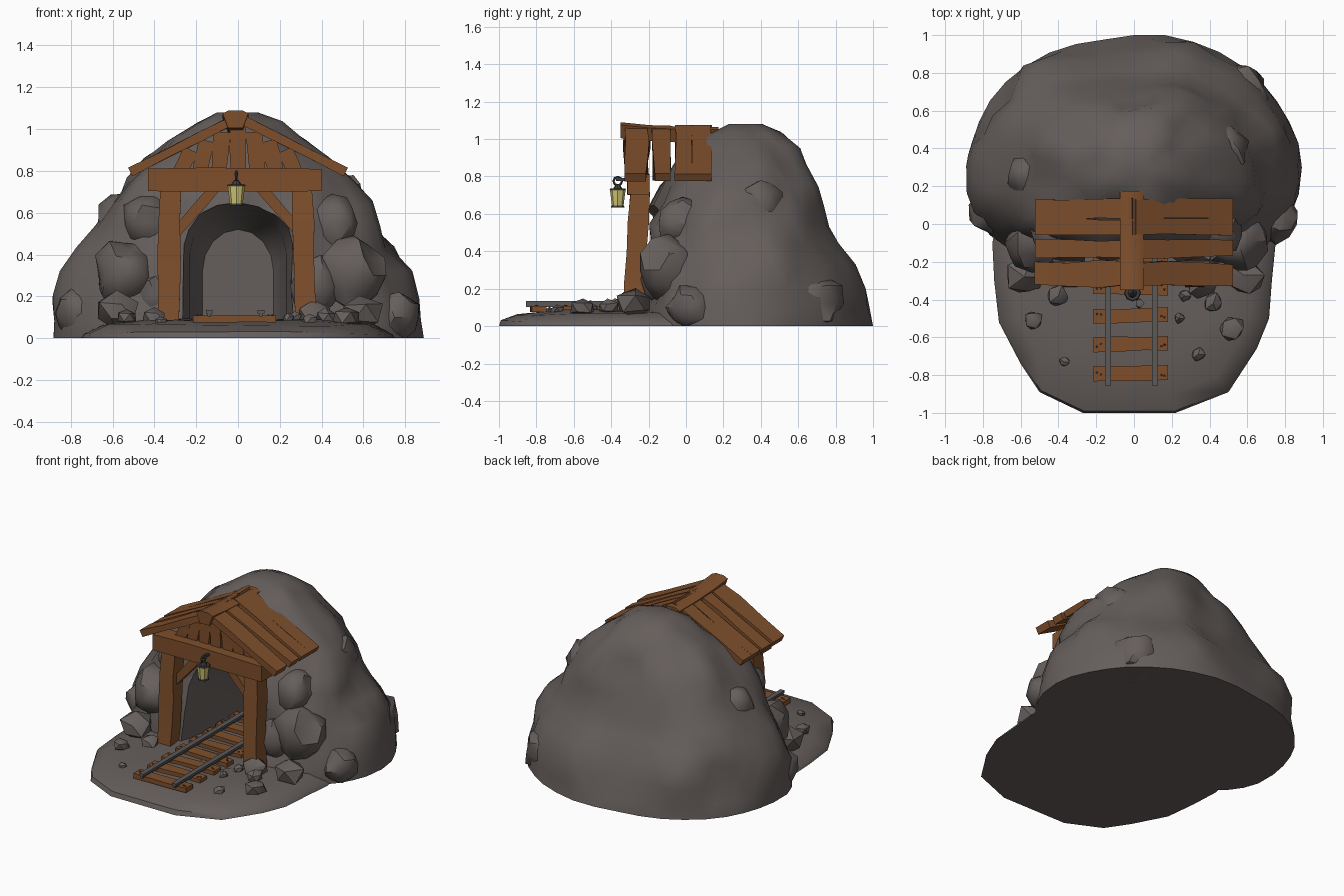
import bpy, bmesh, math, random
from mathutils import Vector, noise

if "Cube" in bpy.data.objects:
    bpy.data.objects.remove(bpy.data.objects["Cube"])

random.seed(4)


def material(name, rgb):
    m = bpy.data.materials.new(name)
    m.diffuse_color = (*rgb, 1)
    m.use_nodes = True
    m.node_tree.nodes["Principled BSDF"].inputs["Base Color"].default_value = m.diffuse_color
    return m


ROCK = material("grey_rock", (0.13, 0.112, 0.106))
WOOD = material("brown_wood", (0.21, 0.078, 0.025))
STEEL = material("rail_steel", (0.105, 0.1, 0.098))
IRON = material("dark_iron", (0.05, 0.048, 0.047))
GLOW = material("lantern_glass", (0.65, 0.57, 0.18))


def finish(bm, name, mat, angle=30):
    bmesh.ops.recalc_face_normals(bm, faces=bm.faces[:])
    me = bpy.data.meshes.new(name)
    bm.to_mesh(me)
    bm.free()
    me.materials.append(mat)
    ob = bpy.data.objects.new(name, me)
    bpy.context.collection.objects.link(ob)
    if angle:
        smooth(ob, angle)
    return ob


def smooth(ob, angle):
    bpy.ops.object.select_all(action='DESELECT')
    ob.select_set(True)
    bpy.context.view_layer.objects.active = ob
    bpy.ops.object.shade_smooth_by_angle(angle=math.radians(angle))


def loft(bm, rings):
    """Skin closed rings of equal length and cap both ends."""
    vs = [[bm.verts.new(p) for p in r] for r in rings]
    n = len(vs[0])
    for a, b in zip(vs, vs[1:]):
        for i in range(n):
            j = (i + 1) % n
            bm.faces.new((a[i], a[j], b[j], b[i]))
    bm.faces.new(vs[0])
    bm.faces.new(vs[-1])


def beam(name, a, b, w, t, side, mat=WOOD, wobble=0.08, steps=4):
    """Hand-hewn timber from a to b; w is measured along the side vector."""
    a, b = Vector(a), Vector(b)
    d = (b - a).normalized()
    u = Vector(side)
    u = (u - d * u.dot(d)).normalized()
    v = d.cross(u)
    rings = []
    for i in range(steps):
        f = i / (steps - 1)
        c = a.lerp(b, f)
        ww, tt = [0.5 * s * (1 + random.uniform(-wobble, wobble)) for s in (w, t)]
        c = c + u * random.uniform(-wobble, wobble) * w * 0.4
        rings.append([c + u * ww * p + v * tt * q
                      for p, q in ((-1, -1), (1, -1), (1, 1), (-1, 1))])
    bm = bmesh.new()
    loft(bm, rings)
    return finish(bm, name, mat)


def rock(name, x, y, z, r, squash=0.8, detail=1, angle=35):
    bm = bmesh.new()
    bmesh.ops.create_icosphere(bm, subdivisions=detail, radius=r)
    for v in bm.verts:
        if detail == 1:
            v.co *= random.uniform(0.8, 1.15)
        else:
            v.co *= 1 + 0.3 * noise.noise(v.co * 1.6 / r + Vector((x, y, z)) * 9)
        v.co.z *= squash
        v.co += Vector((x, y, z))
        v.co.z = max(v.co.z, 0.0)
    return finish(bm, name, ROCK, angle)


def cone(name, z0, z1, r0, r1, x, y, mat, seg=8):
    bm = bmesh.new()
    loft(bm, [[(x + r * math.cos(k * math.tau / seg), y + r * math.sin(k * math.tau / seg), z)
               for k in range(seg)] for z, r in ((z0, r0), (z1, r1))])
    return finish(bm, name, mat)


# Rock mound: rings of (height, half width, front y, back y)
LEVELS = [(0, .885, -.25, 1.0), (.09, .88, -.25, .98), (.2, .85, -.22, .955),
          (.32, .815, -.20, .91), (.43, .75, -.18, .825), (.54, .68, -.175, .79),
          (.65, .61, -.15, .765), (.76, .53, -.10, .72), (.86, .44, -.03, .66),
          (.95, .34, .05, .59), (1.03, .22, .14, .50), (1.08, .10, .24, .41)]
rings = []
for k, (z, hw, yf, yb) in enumerate(LEVELS):
    yc = 0.3 + 0.04 * z
    ring = []
    for i in range(36):
        t = math.tau * (i + 0.5 * (k % 2)) / 36
        c, s = math.cos(t), math.sin(t)
        e = 2 / (2.05 if s > 0 else 2.6)
        x = math.copysign(abs(c) ** e, c) * hw
        y = yc + math.copysign(abs(s) ** e, s) * ((yb - yc) if s > 0 else (yc - yf))
        p = Vector((x, y, z))
        out = Vector((x, y - yc, 0)).normalized()
        chunk = 0.5 - noise.voronoi(p * 3.3)[0][0]
        amt = 0.3 if k < 2 else 0.5 if k > 9 else 1.0
        p += out * amt * (0.11 * chunk + 0.06 * noise.noise(p * 3.0))
        if 0 < k < 11:
            p.z += 0.03 * noise.noise(p * 5 + Vector((7, 3, 1)))
        p.x = max(-0.89, min(0.89, p.x))
        p.y = min(1.0, p.y)
        ring.append(p)
    rings.append(ring)
bm = bmesh.new()
loft(bm, rings)
bmesh.ops.triangulate(bm, faces=bm.faces[:])
mound = finish(bm, "rock_mound", ROCK, 0)


# Tunnel: rounded, tapering arch cut out of the mound
def arch(y, hw, top):
    pts = [(-hw, y, 0.082), (hw, y, 0.082)]
    for i in range(9):
        t = math.pi * i / 8
        pts.append((hw * math.cos(t), y, top - 0.2 + 0.2 * math.sin(t)))
    return pts


bm = bmesh.new()
loft(bm, [arch(-0.6, .29, .67), arch(-0.18, .26, .65), arch(0, .23, .61),
          arch(0.3, .21, .57), arch(.40, .17, .52)])
cutter = finish(bm, "tunnel_cutter", ROCK, 0)
mod = mound.modifiers.new("tunnel", 'BOOLEAN')
mod.operation, mod.solver, mod.object = 'DIFFERENCE', 'EXACT', cutter
bpy.context.view_layer.objects.active = mound
bpy.ops.object.modifier_apply(modifier=mod.name)
bpy.data.objects.remove(cutter)
smooth(mound, 42)

# Ground apron in front of the entrance
EDGE = [(.70, .15), (.75, -.1), (.73, -.3), (.715, -.5), (.65, -.66), (.5, -.89), (.22, -1),
        (-.27, -1), (-.5, -.89), (-.6, -.74), (-.715, -.52), (-.74, -.3), (-.75, -.1), (-.70, .15)]
bm = bmesh.new()
loft(bm, [[(x * s, -.3 + (y + .3) * s, z + (random.uniform(-.008, .008) if z else 0)) for x, y in EDGE]
          for s, z in ((1, 0), (.985, .025), (.86, .062), (.6, .082), (.3, .086))])
finish(bm, "ground_apron", ROCK, 40)

# Loose stones on the ground and boulders set into the mound
STONES = [(-.53, -.51, .10, .055), (-.58, -.28, .13, .11), (.52, -.55, .10, .07),
          (.58, -.27, .12, .11), (.42, -.42, .10, .06), (.34, -.69, .085, .04),
          (-.37, -.73, .08, .03), (-.40, -.38, .10, .06), (.36, -.32, .11, .08),
          (.24, -.5, .095, .03), (.03, -.42, .09, .025), (.27, -.38, .1, .035)]
for i, (x, y, z, r) in enumerate(STONES):
    rock(f"loose_stone_{i}", x, y, z, r)
BOULDERS = [(-.54, -.10, .3, .15), (.55, -.09, .3, .16), (-.39, -.11, .2, .12), (.37, -.11, .25, .13),
            (.75, .03, .1, .12), (-.75, .06, .12, .12), (.55, .67, .12, .17), (-.55, .25, .56, .13),
            (.48, .4, .65, .13), (-.42, -.03, .55, .13), (.45, -.02, .55, .13)]
for i, (x, y, z, r) in enumerate(BOULDERS):
    rock(f"set_boulder_{i}", x, y, z, r, 1.1, 2, 40)

# Timber frame: posts, braces and crossbeam
X, Y, Z = (1, 0, 0), (0, 1, 0), (0, 0, 1)
for s, side, dx in ((-1, "left", 0.0), (1, "right", -.02)):
    beam(f"{side}_post", (s * .335 + dx * .4, -.285, .06), (s * .325 + dx, -.245, .72),
         .105, .105, X, steps=5, wobble=.1)
    beam(f"{side}_brace", (s * .30, -.25, .50), (s * .10, -.25, .73), .05, .05, Y)
beam("crossbeam", (-.43, -.255, .757), (.40, -.255, .757), .11, .115, Z, wobble=.05)

# Gable boards, shorter towards the eaves
for i, x in enumerate((-.25, -.165, -.085, 0, .085, .165, .25)):
    beam(f"gable_board_{i}", (x * 1.12, -.23, .78), (x * .9, -.23, 1.03 - .52 * abs(x)),
         .074, .03, X, steps=3)

# Roof planks on both slopes and the ridge beam
for s, side in ((-1, "left"), (1, "right")):
    for i, (y, w) in enumerate(((-.265, .13), (-.13, .09), (-.015, .085), (.08, .1))):
        beam(f"{side}_roof_plank_{i}", (0, y, 1.055), (s * .515, y, .795), w, .042, Y, wobble=.13)
bm = bmesh.new()
loft(bm, [[(x - .012, y, z + dz) for x, z in
           ((-.035, .99), (.035, .99), (.062, 1.06), (.03, 1.075), (-.03, 1.075), (-.062, 1.06))]
          for y, dz in ((-.35, .015), (-.2, 0), (0, -.01), (.175, -.01))])
finish(bm, "ridge_beam", WOOD)

# Railway track: sleepers with nails, and two rails running into the tunnel
for i, y in enumerate((-.79, -.635, -.485, -.335, -.19, -.045, .10, .245)):
    tilt = random.uniform(-.005, .005)
    beam(f"sleeper_{i}", (-.215, y - tilt, .092), (.18, y + tilt, .092), .075, .032, Y)
    for x in (-.195, -.175, .145, .162):
        cone(f"nail_{i}", .105, .113, .007, .005, x, y + random.uniform(-.015, .015), IRON, 5)
for side, x in (("left", -.138), ("right", .11)):
    beam(f"{side}_rail_head", (x, -.855, .126), (x, .33, .126), .032, .016, X, STEEL, 0, 2)
    beam(f"{side}_rail_web", (x, -.855, .113), (x, .33, .113), .016, .02, X, STEEL, 0, 2)

# Lantern on its hook
LX, LY = -.008, -.365
beam("lantern_hook", (LX, -.30, .785), (LX, -.375, .785), .016, .016, X, IRON, 0, 2)
bpy.ops.mesh.primitive_torus_add(major_segments=8, minor_segments=5, major_radius=.022, minor_radius=.007,
                                 location=(LX, LY, .775), rotation=(0, math.pi / 2, 0))
ring = bpy.context.object
ring.name = "lantern_ring"
ring.data.materials.append(IRON)
cone("lantern_cap_top", .734, .757, .026, .010, LX, LY, IRON)
cone("lantern_cap", .728, .736, .045, .040, LX, LY, IRON)
cone("lantern_glass", .643, .730, .031, .042, LX, LY, GLOW)
cone("lantern_base", .635, .645, .036, .034, LX, LY, IRON)
